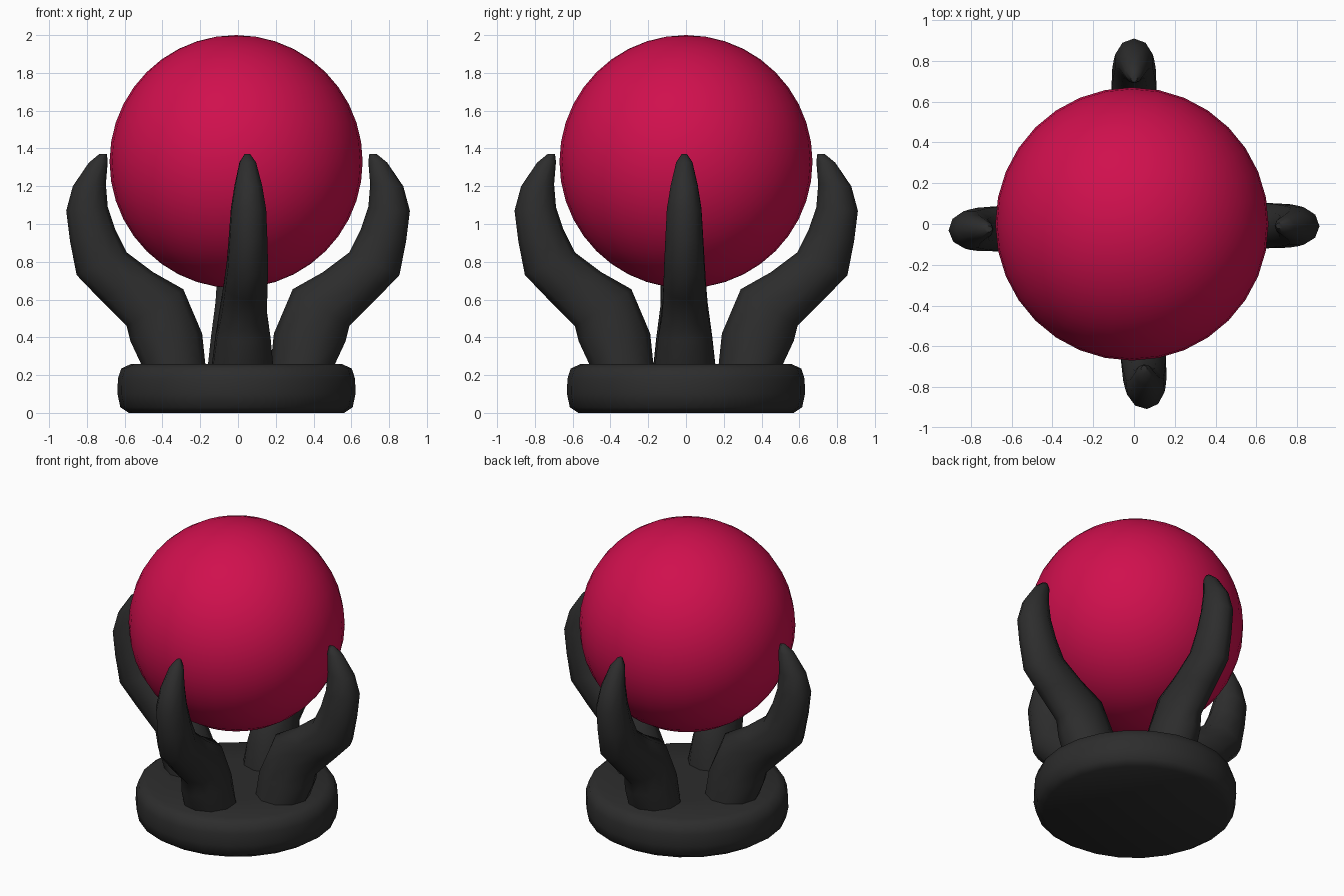
import bpy, bmesh, math
from mathutils import Vector

if "Cube" in bpy.data.objects:
    bpy.data.objects.remove(bpy.data.objects["Cube"])


def material(name, rgb):
    m = bpy.data.materials.new(name)
    m.diffuse_color = (*rgb, 1)
    m.use_nodes = True
    m.node_tree.nodes["Principled BSDF"].inputs["Base Color"].default_value = m.diffuse_color
    return m


RED = material("crimson", (0.63, 0.005, 0.075))
BLACK = material("charcoal", (0.026, 0.026, 0.026))


def finish(name, bm, mat, angle):
    bmesh.ops.recalc_face_normals(bm, faces=bm.faces)
    me = bpy.data.meshes.new(name)
    bm.to_mesh(me)
    bm.free()
    ob = bpy.data.objects.new(name, me)
    bpy.context.collection.objects.link(ob)
    me.materials.append(mat)
    bpy.ops.object.select_all(action='DESELECT')
    bpy.context.view_layer.objects.active = ob
    ob.select_set(True)
    bpy.ops.object.shade_smooth_by_angle(angle=math.radians(angle))
    return ob


def loft(name, rings, mat, angle):
    """Skin closed rings of points and cap both ends."""
    bm = bmesh.new()
    rows = [[bm.verts.new(p) for p in ring] for ring in rings]
    n = len(rows[0])
    for a, b in zip(rows, rows[1:]):
        for i in range(n):
            j = (i + 1) % n
            bm.faces.new((a[i], a[j], b[j], b[i]))
    bm.faces.new(rows[0][::-1])
    bm.faces.new(rows[-1])
    return finish(name, bm, mat, angle)


# Ball
bm = bmesh.new()
bmesh.ops.create_uvsphere(bm, u_segments=32, v_segments=20, radius=0.67)
ball = finish("ball", bm, RED, 60)
ball.location = (-0.01, 0, 1.33)

# Round base with softened rim: (radius, z)
base_profile = [(0.57, 0.0), (0.615, 0.03), (0.63, 0.1), (0.628, 0.18),
                (0.61, 0.235), (0.56, 0.258), (0.3, 0.26)]
loft("base", [[(-0.008 + r * math.cos(t), r * math.sin(t), z)
               for t in (i * math.tau / 24 for i in range(24))]
              for r, z in base_profile], BLACK, 50)

# Claw stations: inner (r, z), outer (r, z), half width
claw = [((0.17, 0.23), (0.50, 0.23), 0.17),
        ((0.19, 0.42), (0.57, 0.38), 0.15),
        ((0.29, 0.655), (0.59, 0.46), 0.125),
        ((0.45, 0.745), (0.73, 0.60), 0.118),
        ((0.59, 0.85), (0.855, 0.73), 0.112),
        ((0.65, 0.97), (0.89, 0.91), 0.104),
        ((0.69, 1.09), (0.91, 1.07), 0.096),
        ((0.70, 1.21), (0.875, 1.20), 0.075),
        ((0.69, 1.33), (0.79, 1.325), 0.045),
        ((0.695, 1.37), (0.735, 1.37), 0.015)]


def claw_ring(inner, outer, hw, turn):
    a, b = Vector((inner[0], 0, inner[1])), Vector((outer[0], 0, outer[1]))
    ring = []
    for i in range(10):
        t = i * math.tau / 10
        p = (a + b) / 2 + (b - a) / 2 * math.cos(t)
        p.y = hw * math.sin(t)
        c, s = math.cos(turn), math.sin(turn)
        ring.append((p.x * c - p.y * s, p.x * s + p.y * c, p.z))
    return ring


# Four claws, slightly unevenly spaced
for name, deg in (("right_claw", -0.7), ("back_claw", 90),
                  ("left_claw", 182), ("front_claw", -86)):
    loft(name, [claw_ring(*s, math.radians(deg)) for s in claw], BLACK, 50)
